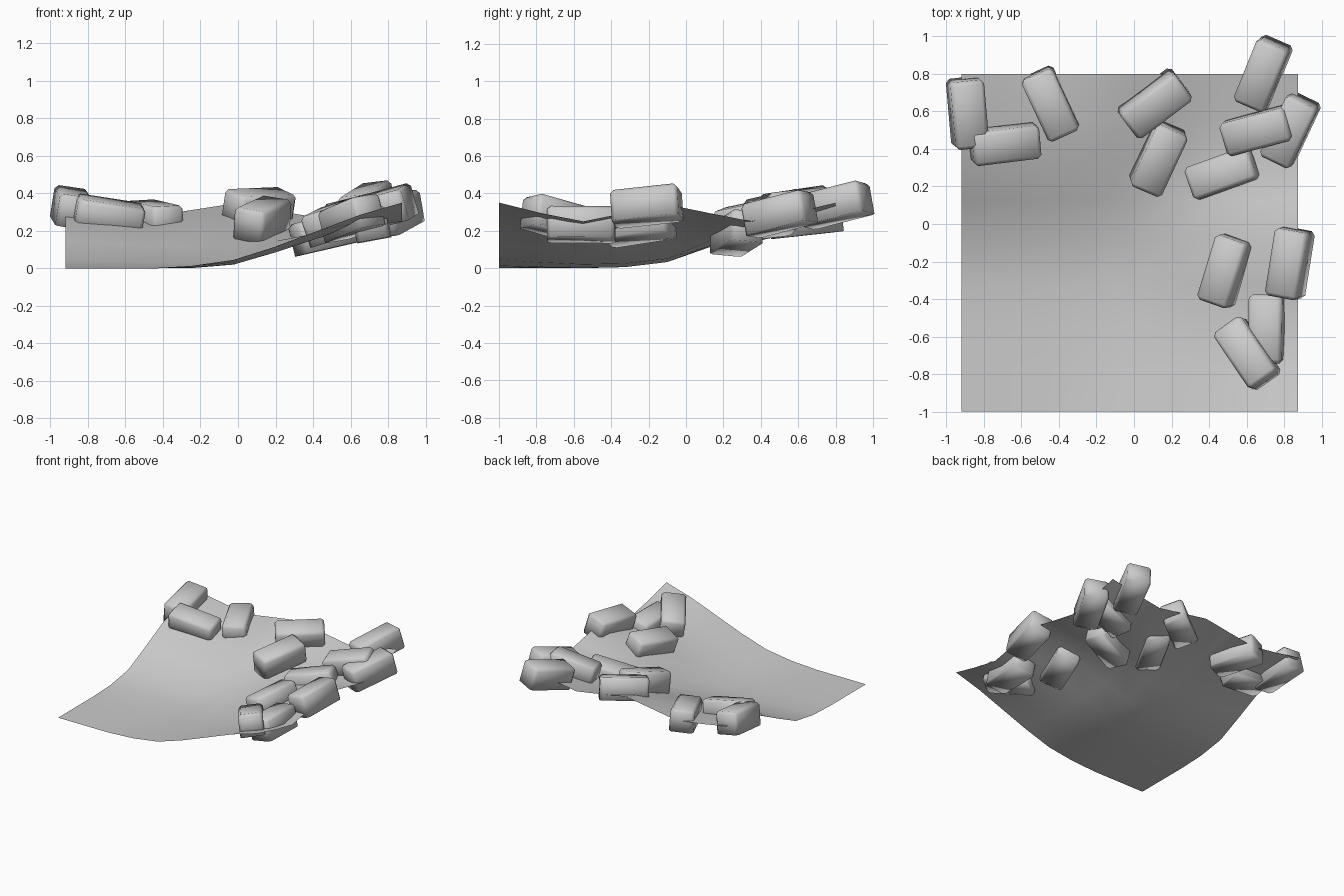
import bpy, bmesh, math
from mathutils import Vector, Matrix

if "Cube" in bpy.data.objects:
    bpy.data.objects.remove(bpy.data.objects["Cube"])

X0, X1, Y0, Y1 = -0.92, 0.875, -1.0, 0.8

# Control heights of the ground sheet (rows front to back, columns left to right)
H = [[0.00, 0.00, 0.045, 0.20, 0.35],
     [0.00, 0.00, 0.02, 0.16, 0.25],
     [0.045, 0.035, 0.05, 0.20, 0.34],
     [0.26, 0.205, 0.20, 0.18, 0.25],
     [0.345, 0.275, 0.345, 0.27, 0.35]]


def spline(p, t):
    """Smooth curve through evenly spaced values, t in 0..1."""
    t = min(max(t, 0), 1) * (len(p) - 1)
    i = min(int(t), len(p) - 2)
    f = t - i
    a, d = p[max(i - 1, 0)], p[min(i + 2, len(p) - 1)]
    b, c = p[i], p[i + 1]
    m, n = (c - a) / 2, (d - b) / 2
    return ((2 * f**3 - 3 * f**2 + 1) * b + (f**3 - 2 * f**2 + f) * m
            + (3 * f**2 - 2 * f**3) * c + (f**3 - f**2) * n)


def height(x, y):
    rows = [spline(r, (x - X0) / (X1 - X0)) for r in H]
    return max(0, spline(rows, (y - Y0) / (Y1 - Y0)))


def finish(bm, name):
    for f in bm.faces:
        f.smooth = True
    me = bpy.data.meshes.new(name)
    bm.to_mesh(me)
    bm.free()
    ob = bpy.data.objects.new(name, me)
    bpy.context.collection.objects.link(ob)
    return ob


# Ground sheet: single-sided draped surface
bm = bmesh.new()
bmesh.ops.create_grid(bm, x_segments=8, y_segments=8, size=1)
for v in bm.verts:
    x = X0 + (v.co.x + 1) / 2 * (X1 - X0)
    y = Y0 + (v.co.y + 1) / 2 * (Y1 - Y0)
    v.co = (x, y, height(x, y))
finish(bm, "ground_sheet")


# Bricks: blocks with chamfered tops, lying along the local slope
def brick(i, x, y, z, yaw, pitch=0.85, lean=0.0):
    e = 0.16
    xc, yc = min(max(x, X0 + e), X1 - e), min(max(y, Y0 + e), Y1 - e)
    sx = (height(xc + e, yc) - height(xc - e, yc)) / (2 * e) + lean
    sy = (height(xc, yc + e) - height(xc, yc - e)) / (2 * e) * pitch
    n = Vector((-sx, -sy, 1)).normalized()
    a = math.radians(yaw)
    u = Vector((math.cos(a), math.sin(a), 0))
    u.z = u.x * sx + u.y * sy
    u.normalize()
    w = n.cross(u)
    bm = bmesh.new()
    bmesh.ops.create_cube(bm, size=1)
    bmesh.ops.scale(bm, vec=(0.365, 0.182, 0.172), verts=bm.verts)
    top = [ed for ed in bm.edges if any(v.co.z > 0 for v in ed.verts)]
    bmesh.ops.bevel(bm, geom=top, offset=0.02, segments=1, affect='EDGES')
    m = Matrix((u, w, n)).transposed().to_4x4()
    m.translation = (x, y, z)
    bmesh.ops.transform(bm, matrix=m, verts=bm.verts)
    finish(bm, f"brick_{i:02d}")


BRICKS = [
    (-0.885, 0.59, 0.325, 95), (-0.69, 0.43, 0.275, 7, 0.85, -0.03),  # back left
    (-0.445, 0.64, 0.262, -65), (0.11, 0.64, 0.325, 37),              # back middle
    (0.13, 0.35, 0.262, 65), (0.475, 0.27, 0.19, 20, 0.85, 0.1),
    (0.66, 0.50, 0.29, 15, 0.85, 0.03), (0.832, 0.50, 0.292, 65),     # back right
    (0.687, 0.80, 0.34, 68, 0.75),
    (0.488, -0.25, 0.24, 73, 0.45), (0.828, -0.21, 0.335, 81, 0.45),  # front right
    (0.71, -0.56, 0.235, 89), (0.605, -0.69, 0.268, -56),
]
for i, b in enumerate(BRICKS, 1):
    brick(i, *b)
